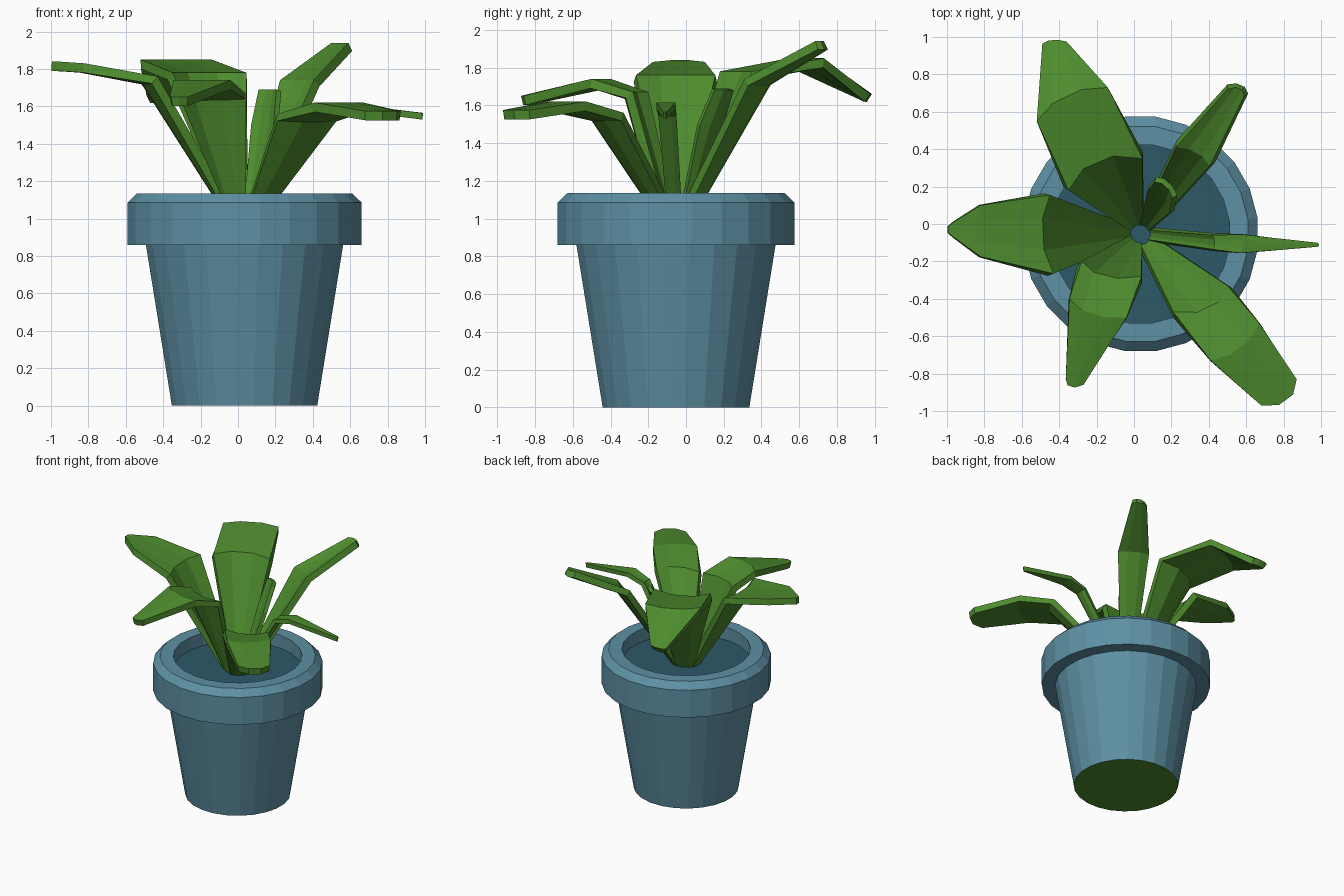
import bpy, math
from mathutils import Vector

if "Cube" in bpy.data.objects:
    bpy.data.objects.remove(bpy.data.objects["Cube"])

CX, CY = 0.035, -0.053      # pot axis
SOIL_Z = 1.03


def material(name, rgb):
    m = bpy.data.materials.new(name)
    m.diffuse_color = (*rgb, 1)
    m.use_nodes = True
    m.node_tree.nodes["Principled BSDF"].inputs["Base Color"].default_value = m.diffuse_color
    return m


BLUE = material("pot_blue", (0.11, 0.28, 0.37))
DARK = material("soil_dark_blue", (0.025, 0.10, 0.14))
GREEN = material("leaf_green", (0.075, 0.26, 0.027))


def add_mesh(name, verts, faces, mat):
    me = bpy.data.meshes.new(name)
    me.from_pydata(verts, [], faces)
    me.materials.append(mat)
    ob = bpy.data.objects.new(name, me)
    bpy.context.collection.objects.link(ob)
    return ob


def ring(r, z, n=24):
    return [(CX + r * math.cos(2 * math.pi * (i + .5) / n),
             CY + r * math.sin(2 * math.pi * (i + .5) / n), z) for i in range(n)]


def lathe(name, profile, mat, n=24):
    """Revolve (r, z) points around the pot axis, open at both ends."""
    verts = [v for r, z in profile for v in ring(r, z, n)]
    faces = [(k * n + i, k * n + (i + 1) % n, (k + 1) * n + (i + 1) % n, (k + 1) * n + i)
             for k in range(len(profile) - 1) for i in range(n)]
    return add_mesh(name, verts, faces, mat)


# Pot wall with chamfered rim, soil and underside
lathe("pot", [(0.392, 0), (0.532, 0.86), (0.632, 0.86), (0.632, 1.085),
              (0.58, 1.135), (0.48, 1.135), (0.48, SOIL_Z)], BLUE)
add_mesh("soil", ring(0.48, SOIL_Z), [tuple(range(24))], DARK)
add_mesh("pot_base", ring(0.392, 0), [tuple(reversed(range(24)))], GREEN)


def leaf(name, stations, base_width=0.07, thickness=0.05):
    """Stations: (left xy, right xy, z, bow), seen looking outward from the pot axis."""
    lx, rx = Vector(stations[0][0]), Vector(stations[0][1])
    out = ((lx + rx) / 2 - Vector((CX, CY))).normalized()
    side = Vector((-out.y, out.x))
    root = Vector((CX, CY)) + out * 0.03
    rows = [(root + side * base_width / 2, root - side * base_width / 2, SOIL_Z - 0.02, 0.01)]
    rows += [(Vector(l), Vector(r), z, b) for l, r, z, b in stations]
    verts = []
    for l, r, z, bow in rows:
        for t, k in ((0, 0), (0.3, 1), (0.7, 1), (1, 0)):
            p = l.lerp(r, t) + out * bow * k
            verts.append((p.x, p.y, z))
    faces = [(j * 4 + i, j * 4 + i + 1, j * 4 + i + 5, j * 4 + i + 4)
             for j in range(len(rows) - 1) for i in range(3)]
    ob = add_mesh(name, verts, faces, GREEN)
    mod = ob.modifiers.new("thickness", "SOLIDIFY")
    mod.thickness = thickness
    mod.offset = -1


# Leaves: bend, widest part, tip
leaf("leaf_back_left", [
    ((-0.35, 0.18), (0.045, 0.35), 1.78, 0.075),
    ((-0.52, 0.55), (-0.14, 0.73), 1.85, 0.05),
    ((-0.49, 0.965), (-0.36, 0.975), 1.66, 0.015)])
leaf("leaf_left", [
    ((-0.43, -0.265), (-0.45, 0.155), 1.76, 0.045),
    ((-0.82, -0.175), (-0.82, 0.10), 1.83, 0.02),
    ((-0.965, -0.07), (-0.965, 0.01), 1.84, 0.03)])
leaf("leaf_front_left", [
    ((0.04, -0.28), (-0.28, -0.20), 1.67, 0.045),
    ((-0.04, -0.50), (-0.345, -0.40), 1.74, 0.04),
    ((-0.27, -0.86), (-0.365, -0.83), 1.65, 0.03)])
leaf("leaf_front_right", [
    ((0.50, -0.33), (0.21, -0.47), 1.56, 0.06),
    ((0.67, -0.53), (0.41, -0.73), 1.62, 0.04),
    ((0.87, -0.83), (0.68, -0.97), 1.575, 0.055)])
leaf("leaf_right", [
    ((0.42, -0.06), (0.42, -0.135), 1.57, 0.01),
    ((0.57, -0.055), (0.57, -0.155), 1.615, 0.01),
    ((0.98, -0.10), (0.98, -0.122), 1.565, 0.01)], 0.05, 0.035)
leaf("leaf_back_right", [
    ((0.225, 0.41), (0.405, 0.31), 1.74, 0.025),
    ((0.50, 0.72), (0.59, 0.685), 1.94, 0.025)], 0.06, 0.05)
leaf("leaf_small", [
    ((0.07, 0.17), (0.19, 0.06), 1.50, 0.02),
    ((0.11, 0.225), (0.205, 0.14), 1.69, 0.02)], 0.05, 0.03)
